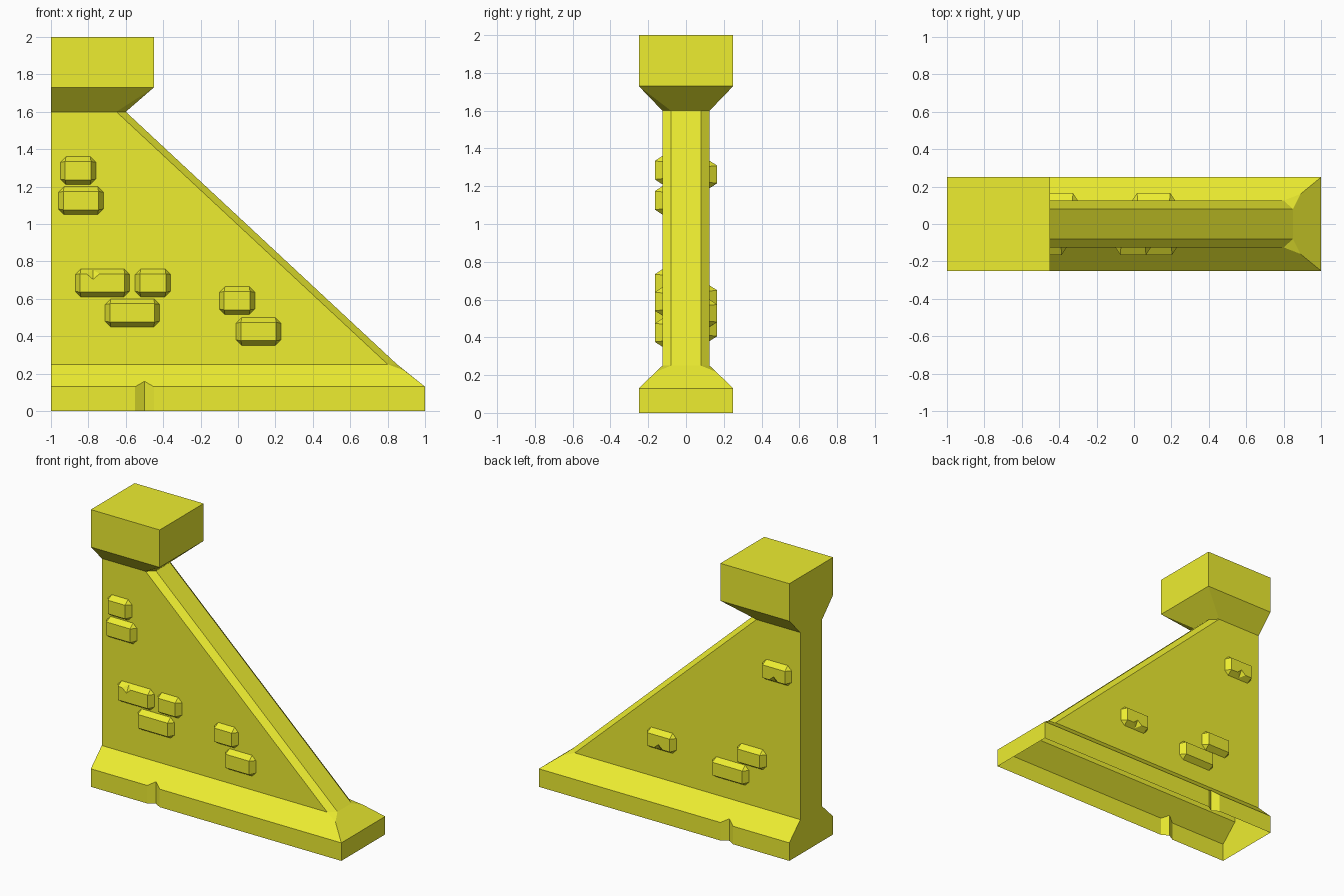
import bpy, bmesh

if "Cube" in bpy.data.objects:
    bpy.data.objects.remove(bpy.data.objects["Cube"])

mat = bpy.data.materials.new("yellow")
mat.diffuse_color = (0.85, 0.85, 0.03, 1)
mat.use_nodes = True
mat.node_tree.nodes["Principled BSDF"].inputs["Base Color"].default_value = mat.diffuse_color


def build(name, faces):
    """Make one flat-shaded object from polygons that share corners."""
    bm = bmesh.new()
    for f in faces:
        bm.faces.new([bm.verts.new(p) for p in f])
    bmesh.ops.remove_doubles(bm, verts=bm.verts, dist=1e-4)
    bmesh.ops.recalc_face_normals(bm, faces=bm.faces)
    me = bpy.data.meshes.new(name)
    bm.to_mesh(me)
    bm.free()
    me.materials.append(mat)
    ob = bpy.data.objects.new(name, me)
    bpy.context.collection.objects.link(ob)
    return ob


def mirror(pts):
    return [(x, -y, z) for x, y, z in reversed(pts)]


# Buttress shell: left end profile (y, z), bottom left open
a = [(-1, y, z) for y, z in
     [(.25, 0), (.25, .13), (.125, .25), (.125, 1.6), (.25, 1.73), (.25, 2)]]
# Foot: right end, sloped corner and start of the wall's chamfered edge
b0, b1 = (1, .25, 0), (1, .25, .13)
corner, foot, ridge = (.89, .16, .217), (.8, .125, .25), (.85, .08, .25)
# Top of the wall and the cap
top, ridge_top = (-.65, .125, 1.6), (-.6, .08, 1.6)
c0, c1 = (-.45, .25, 1.73), (-.45, .25, 2)
# V notch in the plinth
n0, n1, n2 = (-.55, .25, 0), (-.5, .22, 0), (-.45, .25, 0)
m0, m1, m2 = (-.55, .25, .13), (-.5, .22, .159), (-.45, .25, .13)

half = [
    [a[0], n0, m0, a[1]], [n0, n1, m1, m0], [n1, n2, m2, m1], [n2, b0, b1, m2],
    [a[1], m0, m1, m2, b1, corner, foot, a[2]],   # plinth slope
    [corner, ridge, foot],
    [a[2], foot, top, a[3]],                      # wall side
    [foot, ridge, ridge_top, top],                # wall chamfer
    [a[3], top, c0, a[4]], [top, ridge_top, c0],  # cap flare
    [a[4], c0, c1, a[5]],                         # cap side
]
# Faces that span the middle: list one side, close with its mirror
span = [a, [b0, b1], [b1, corner, ridge], [ridge, ridge_top],
        [ridge_top, c0], [c0, c1], [a[5], c1]]
build("buttress", half + [mirror(f) for f in half] + [f + mirror(f) for f in span])


def brick(name, x0, z0, w, h, side, chip=None, flip=False):
    """Raised brick with bevelled rim; chip = x of a nick in the upper (or flipped lower) rim."""
    cut, inset, x1, z1 = .03, .026, x0 + w, z0 + h
    yo, yi = .125, .165
    o = [(x0 + cut, yo, z0), (x1 - cut, yo, z0), (x1, yo, z0 + cut), (x1, yo, z1 - cut),
         (x1 - cut, yo, z1), (x0 + cut, yo, z1), (x0, yo, z1 - cut), (x0, yo, z0 + cut)]
    i = [(x0 + inset, yi, z0 + inset), (x1 - inset, yi, z0 + inset),
         (x1 - inset, yi, z1 - inset), (x0 + inset, yi, z1 - inset)]
    face, rim = list(i), [i[2], o[4], o[5], i[3]]
    faces = []
    if chip is not None:
        zt = z1 - inset
        p, q = (chip + .035, yi, zt), (chip - .035, yi, zt)
        low, high = (chip, yi, zt - .03), (chip, yi - .03, zt + .02)
        face = i[:3] + [p, low, q] + i[3:]
        rim = [i[2], o[4], o[5], i[3], q, high, p]
        faces += [[p, high, low], [low, high, q]]
    faces += [face, rim, [o[0], o[1], i[1], i[0]],
              [o[2], o[3], i[2], i[1]], [o[6], o[7], i[0], i[3]]]
    faces += [[o[2 * k - 1], o[2 * k], i[k]] for k in range(4)]
    place = lambda p: (p[0], p[1] * side, z0 + z1 - p[2] if flip else p[2])
    build(name, [[place(p) for p in f] for f in faces])


# Front bricks: x, z, width
front = [(-.95, 1.21, .19), (-.96, 1.05, .24), (-.87, .61, .29), (-.55, .61, .19),
         (-.71, .45, .29), (-.10, .515, .19), (-.01, .35, .24)]
for k, (x, z, w) in enumerate(front):
    brick(f"front_brick_{k + 1}", x, z, w, .15, -1, chip=-.775 if k == 2 else None)

# Back bricks: x, z, width, chipped lower rim
back = [(-.93, 1.19, .23, True), (-.01, .455, .23, True),
        (-.73, .53, .23, False), (-.59, .38, .29, False)]
for k, (x, z, w, chipped) in enumerate(back):
    brick(f"back_brick_{k + 1}", x, z, w, .145, 1,
          chip=x + w / 2 if chipped else None, flip=chipped)
